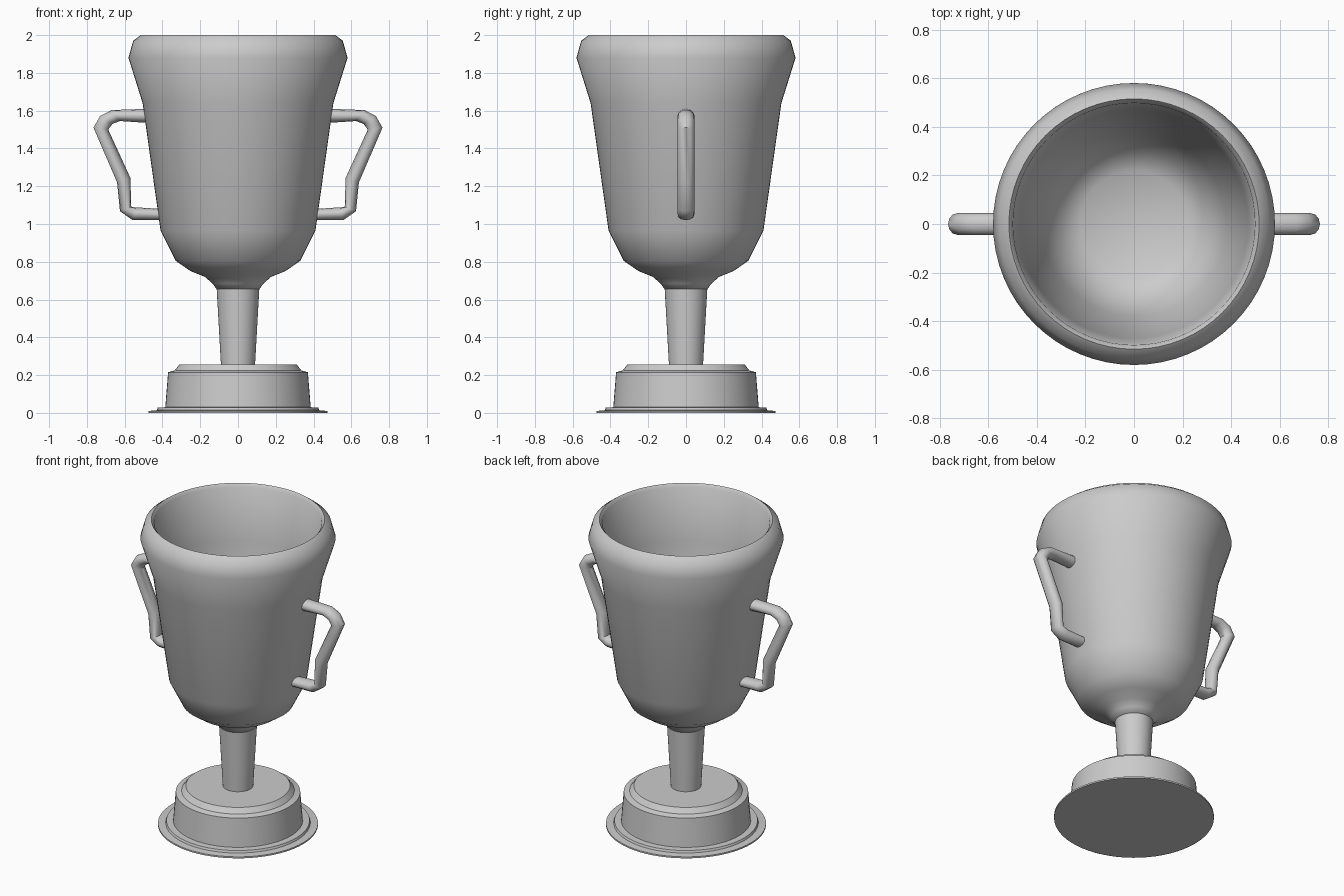
import bpy, bmesh, math
from mathutils import Vector

if "Cube" in bpy.data.objects:
    bpy.data.objects.remove(bpy.data.objects["Cube"])


def finish(name, bm, angle):
    bmesh.ops.remove_doubles(bm, verts=bm.verts, dist=1e-5)
    bmesh.ops.recalc_face_normals(bm, faces=bm.faces)
    me = bpy.data.meshes.new(name)
    bm.to_mesh(me)
    bm.free()
    ob = bpy.data.objects.new(name, me)
    bpy.context.collection.objects.link(ob)
    bpy.ops.object.select_all(action='DESELECT')
    ob.select_set(True)
    bpy.context.view_layer.objects.active = ob
    bpy.ops.object.shade_smooth_by_angle(angle=math.radians(angle))
    return ob


def lathe(name, profile, angle=40, steps=64):
    bm = bmesh.new()
    vs = [bm.verts.new((r, 0, z)) for r, z in profile]
    es = [bm.edges.new(p) for p in zip(vs, vs[1:])]
    bmesh.ops.spin(bm, geom=vs + es, axis=(0, 0, 1), cent=(0, 0, 0),
                   angle=2 * math.pi, steps=steps)
    return finish(name, bm, angle)


def handle(name, side, sections, half_width=0.045, n=12):
    # each section is an ellipse spanning an inner and an outer point
    bm = bmesh.new()
    rings = []
    for xi, zi, xo, zo in sections:
        mid = Vector(((xi + xo) / 2 * side, 0, (zi + zo) / 2))
        out = Vector(((xo - xi) / 2 * side, 0, (zo - zi) / 2))
        ring = []
        for k in range(n):
            a = 2 * math.pi * k / n
            p = mid + out * math.cos(a) + Vector((0, half_width * math.sin(a), 0))
            ring.append(bm.verts.new(p))
        rings.append(ring)
    for a, b in zip(rings, rings[1:]):
        for k in range(n):
            j = (k + 1) % n
            bm.faces.new((a[k], a[j], b[j], b[k]))
    bm.faces.new(rings[0])
    bm.faces.new(rings[-1])
    return finish(name, bm, 50)


# Stepped round base
lathe("base", [(0, 0), (0.475, 0), (0.475, 0.01), (0.43, 0.014), (0.425, 0.028),
               (0.385, 0.03), (0.37, 0.215), (0.335, 0.225), (0.31, 0.257),
               (0, 0.257)], 35)

# Tapered stem
lathe("stem", [(0, 0.25), (0.09, 0.25), (0.113, 0.66), (0, 0.66)])

# Hollow cup with thick rolled rim
lathe("cup", [(0, 0.655), (0.113, 0.655), (0.135, 0.685), (0.175, 0.72),
              (0.25, 0.75), (0.33, 0.805), (0.41, 0.965), (0.505, 1.64),
              (0.58, 1.88), (0.555, 1.97), (0.515, 2.0), (0.498, 1.98),
              (0.47, 1.64), (0.378, 0.99), (0.30, 0.845), (0.22, 0.795),
              (0, 0.785)], 60)

# Pair of angular handles
sections = [(0.475, 1.535, 0.475, 1.61), (0.625, 1.545, 0.67, 1.603),
            (0.665, 1.53, 0.73, 1.572), (0.687, 1.50, 0.765, 1.51),
            (0.57, 1.245, 0.64, 1.22), (0.565, 1.09, 0.625, 1.068),
            (0.54, 1.088, 0.557, 1.02), (0.405, 1.08, 0.405, 1.02)]
handle("right_handle", 1, sections)
handle("left_handle", -1, sections)
